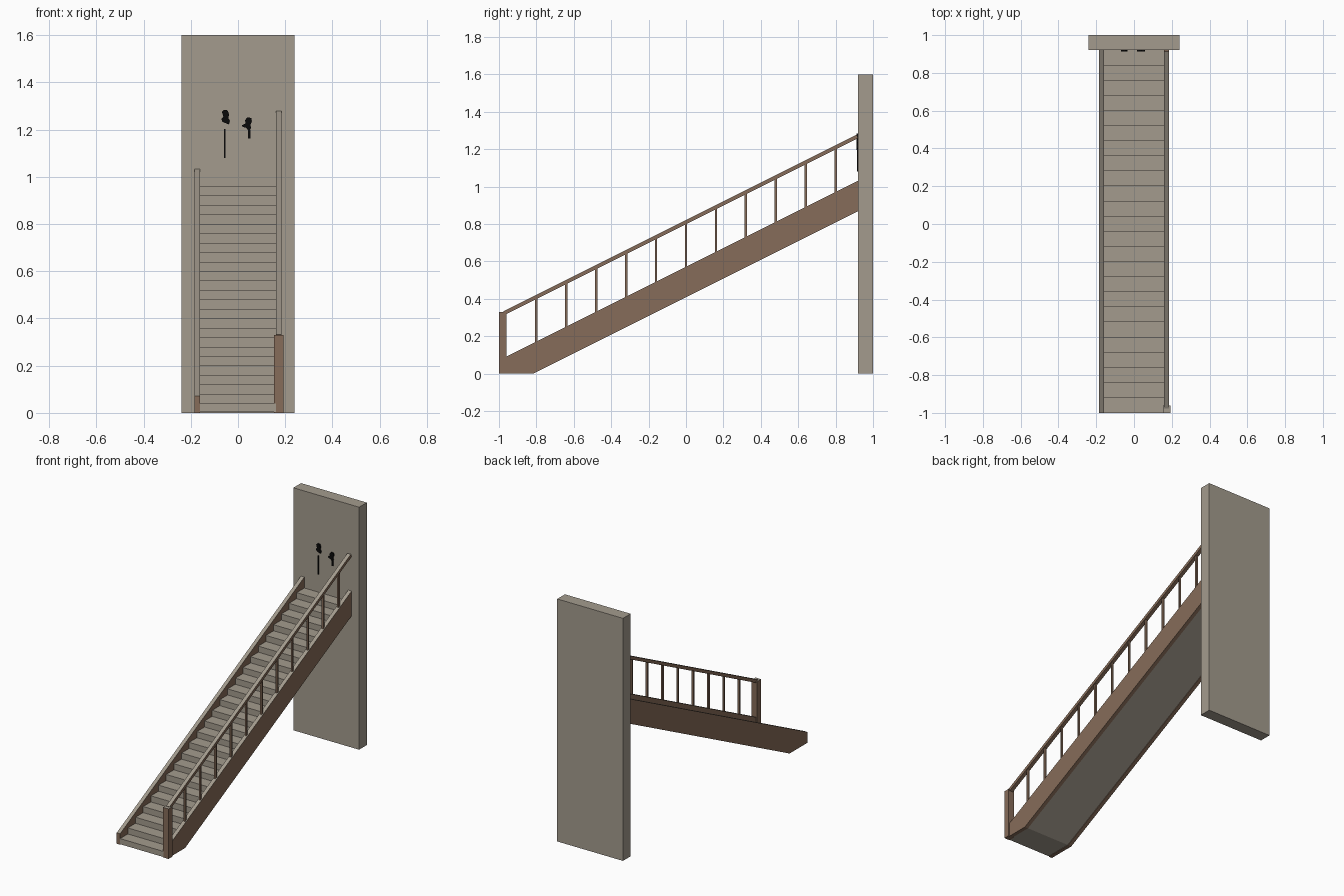
import bpy
import bmesh
from mathutils import Vector

cube = bpy.data.objects.get("Cube")
if cube:
    bpy.data.objects.remove(cube, do_unlink=True)


def material(name, rgb):
    m = bpy.data.materials.new(name)
    m.use_nodes = True
    m.diffuse_color = (*rgb, 1)
    m.node_tree.nodes["Principled BSDF"].inputs["Base Color"].default_value = (*rgb, 1)
    return m


STONE = material("warm grey stone", (0.37, 0.33, 0.27))
WOOD = material("brown wood", (0.24, 0.15, 0.10))
BLACK = material("black", (0.003, 0.003, 0.003))


def prism(name, outline, axis, start, end, mats):
    """Extrude a flat outline along x or y; a second material covers upward faces."""
    bm = bmesh.new()

    def place(p, d):
        return (d, p[0], p[1]) if axis == "x" else (p[0], d, p[1])

    face = bm.faces.new([bm.verts.new(place(p, start)) for p in outline])
    grown = bmesh.ops.extrude_face_region(bm, geom=[face])
    moved = [v for v in grown["geom"] if isinstance(v, bmesh.types.BMVert)]
    bmesh.ops.translate(bm, verts=moved, vec=Vector(place((0, 0), end - start)))
    bmesh.ops.recalc_face_normals(bm, faces=bm.faces)
    bm.normal_update()
    if len(mats) > 1:
        for f in bm.faces:
            f.material_index = int(f.normal.z > 0.5)
    mesh = bpy.data.meshes.new(name)
    bm.to_mesh(mesh)
    bm.free()
    for m in mats:
        mesh.materials.append(m)
    obj = bpy.data.objects.new(name, mesh)
    bpy.context.collection.objects.link(obj)
    return obj


def box(name, x, y, z, mats):
    rect = [(y[0], z[0]), (y[1], z[0]), (y[1], z[1]), (y[0], z[1])]
    return prism(name, rect, "x", x[0], x[1], mats)


FRONT, WALL = -1.0, 0.92
RISE, RUN, STEPS = 0.04, 0.08, 24
INNER, OUTER = 0.16, 0.185
MID = (INNER + OUTER) / 2


def slope(y, offset):
    return offset + y * RISE / RUN


TOP, UNDER, RAIL = 0.572, 0.408, 0.822

# Wall slab behind the top of the flight
box("wall", (-0.24, 0.24), (WALL, 1.0), (0, 1.6), [STONE])

# Flight of steps with a sloping underside
flight = [(FRONT, 0.003)]
for i in range(STEPS):
    y = FRONT + i * RUN
    flight += [(y, (i + 1) * RISE), (y + RUN, (i + 1) * RISE)]
flight += [(WALL, slope(WALL, UNDER + 0.005)), (-0.82, 0.003)]
prism("steps", flight, "x", -INNER, INNER, [STONE])

# Side boards
board = [(FRONT, 0), (FRONT, slope(FRONT, TOP)), (WALL, slope(WALL, TOP)),
         (WALL, slope(WALL, UNDER)), (-2 * UNDER, 0)]
for side, sign in (("left", 1), ("right", -1)):
    prism(side + "_side_board", board, "x", sign * INNER, sign * OUTER, [WOOD, STONE])

# Newel post, handrail and balusters on the left side
box("newel_post", (MID - 0.02, MID + 0.02), (FRONT, -0.96), (0, 0.33), [WOOD, STONE])
rail = [(-0.968, slope(-0.968, RAIL - 0.023)), (-0.978, slope(-0.978, RAIL)),
        (WALL - 0.008, slope(WALL - 0.008, RAIL)), (WALL, slope(WALL, RAIL - 0.023))]
prism("handrail", rail, "x", INNER, OUTER, [WOOD, STONE])
for i in range(11):
    y = -0.8 + i * 0.16
    box(f"baluster_{i + 1}", (MID - 0.006, MID + 0.006), (y - 0.006, y + 0.006),
        (slope(y, TOP - 0.01), slope(y, RAIL - 0.015)), [WOOD])

# Thin black wall ornaments: a ragged head above a slender stem
tall_head = [(-0.068, 1.275), (-0.058, 1.284), (-0.044, 1.281), (-0.038, 1.265),
             (-0.041, 1.248), (-0.034, 1.238), (-0.038, 1.222), (-0.05, 1.226),
             (-0.066, 1.233), (-0.07, 1.245), (-0.062, 1.255)]
short_head = [(0.03, 1.24), (0.04, 1.252), (0.056, 1.249), (0.059, 1.235),
              (0.053, 1.222), (0.055, 1.205), (0.043, 1.196), (0.036, 1.207),
              (0.02, 1.211), (0.017, 1.218), (0.032, 1.226)]
for name, head, x, low, high, half in (
        ("tall_ornament", tall_head, -0.056, 1.08, 1.203, 0.003),
        ("short_ornament", short_head, 0.048, 1.163, 1.2, 0.005)):
    prism(name + "_head", head, "y", WALL - 0.008, WALL, [BLACK])
    box(name + "_stem", (x - half, x + half), (WALL - 0.006, WALL), (low, high), [BLACK])
